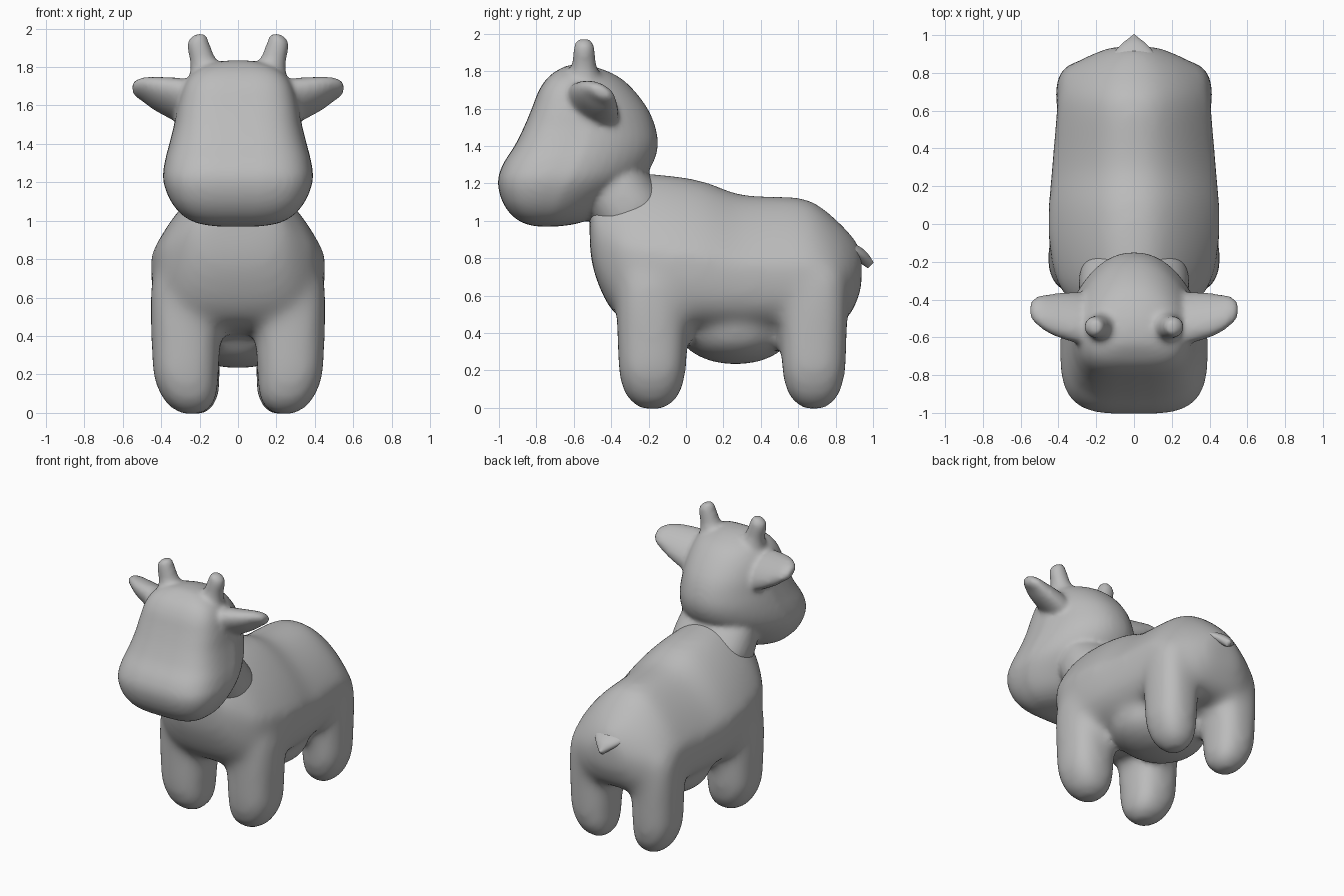
import bpy, bmesh, math
from mathutils import Vector

cube = bpy.data.objects.get("Cube")
if cube:
    bpy.data.objects.remove(cube, do_unlink=True)

GREY = (0.5, 0.5, 0.5, 1)
mat = bpy.data.materials.new("plain grey")
mat.use_nodes = True
mat.diffuse_color = GREY
mat.node_tree.nodes["Principled BSDF"].inputs["Base Color"].default_value = GREY
SIDES = 40


def power(value, n):
    return math.copysign(abs(value) ** (2 / n), value)


def ring(centre, u, v, n_low=2, n_high=2, taper=0):
    """Rounded outline around centre; the +v half narrows by taper."""
    points = []
    for i in range(SIDES):
        a = 2 * math.pi * i / SIDES
        n = n_high if math.sin(a) > 0 else n_low
        c, s = power(math.cos(a), n), power(math.sin(a), n)
        points.append(Vector(centre) + Vector(u) * c * (1 - taper * max(s, 0)) + Vector(v) * s)
    return points


def dense(rows, steps=5):
    """Smooth in-between rows through the given ones."""
    rows = [Vector(r) for r in rows]
    padded = [rows[0]] + rows + [rows[-1]]
    out = []
    for a, b, c, d in zip(padded, padded[1:], padded[2:], padded[3:]):
        for k in range(steps):
            t = k / steps
            out.append(b + (c - a) * (t / 2) + (a * 2 - b * 5 + c * 4 - d) * (t * t / 2)
                       + (b * 3 - a - c * 3 + d) * (t ** 3 / 2))
    return out + [rows[-1]]


def loft(bm, rings):
    rows = [[bm.verts.new(p) for p in r] for r in rings]
    for a, b in zip(rows, rows[1:]):
        for i in range(SIDES):
            j = (i + 1) % SIDES
            bm.faces.new((a[i], a[j], b[j], b[i]))
    bm.faces.new(rows[0][::-1])
    bm.faces.new(rows[-1])


def finish(name, bm, voxel=0, smooth=0):
    bmesh.ops.recalc_face_normals(bm, faces=bm.faces)
    for f in bm.faces:
        f.smooth = True
    mesh = bpy.data.meshes.new(name)
    bm.to_mesh(mesh)
    bm.free()
    mesh.materials.append(mat)
    ob = bpy.data.objects.new(name, mesh)
    bpy.context.collection.objects.link(ob)
    if voxel:
        m = ob.modifiers.new("blend", 'REMESH')
        m.mode = 'VOXEL'
        m.voxel_size = voxel
        m.use_smooth_shade = True
        m = ob.modifiers.new("soften", 'SMOOTH')
        m.factor = 0.5
        m.iterations = smooth


# Torso: y, bottom, top, half width
torso = [(-.515, .86, 1.12, .14), (-.49, .72, 1.2, .24), (-.41, .54, 1.24, .335),
         (-.3, .45, 1.255, .41), (-.1, .41, 1.245, .45), (.1, .405, 1.21, .452),
         (.3, .405, 1.14, .435), (.6, .42, 1.125, .41), (.7, .43, 1.09, .397),
         (.8, .44, 1.01, .36), (.88, .5, .93, .265), (.94, .64, .85, .12)]
bm = bmesh.new()
loft(bm, [ring((0, y, (lo + hi) / 2), (w, 0, 0), (0, 0, (hi - lo) / 2), 3.3, 2.5, .45)
          for y, lo, hi, w in dense(torso)])

# Legs, blended into the torso: height, scale of the rounded foot
foot = [(-.012, .25), (.01, .5), (.05, .73), (.11, .89), (.2, .99), (.35, 1.03), (.55, 1.06),
        (.7, 1), (.8, .7)]
for side in (-1, 1):
    for x, y, rx, ry in ((.272, -.18, .173, .182), (.25, .683, .156, .172)):
        loft(bm, [ring((side * (x - .15 * max(0, .2 - z)), y, z), (rx * k, 0, 0), (0, ry * k, 0), 2.5, 2.5)
                  for z, k in dense(foot)])

# Wide sagging udder, blended into the belly
udder = bmesh.ops.create_uvsphere(bm, u_segments=32, v_segments=16, radius=1)["verts"]
bmesh.ops.scale(bm, vec=(.33, .31, .185), verts=udder)
bmesh.ops.translate(bm, vec=(0, .265, .415), verts=udder)
finish("body", bm, .025, 28)

# Head: height, front, back, half width
skull = [(.97, -.8, -.68, .11), (.988, -.87, -.57, .215), (1.033, -.935, -.47, .295),
         (1.11, -.985, -.37, .355), (1.21, -1.006, -.25, .39), (1.3, -.98, -.18, .383),
         (1.4, -.917, -.15, .358), (1.5, -.867, -.163, .333), (1.6, -.825, -.205, .315),
         (1.7, -.785, -.28, .285), (1.77, -.735, -.36, .235), (1.815, -.67, -.46, .15),
         (1.834, -.62, -.54, .06)]
bm = bmesh.new()
loft(bm, [ring((0, (f + b) / 2, z), (w, 0, 0), (0, (b - f) / 2, 0), 3.5, 2.2, .2)
          for z, f, b, w in dense(skull)])

# Slanting neck, blended into the head and running into the chest
neck = [(-.2, .26, .18), (0, .29, .2), (.14, .28, .2), (.25, .2, .15)]
loft(bm, [ring((0, -.35 + .58 * t, 1.12 - .81 * t), (w, 0, 0), (0, .81 * h, .58 * h), 2.4, 2.4)
          for t, w, h in dense(neck)])

# Ears: centre, depth radius, height radius
ear = [(.2, -.495, 1.6, .11, .1), (.28, -.497, 1.618, .132, .117), (.36, -.488, 1.64, .124, .102),
       (.44, -.477, 1.664, .106, .082), (.5, -.462, 1.684, .083, .058), (.54, -.455, 1.69, .053, .038),
       (.553, -.452, 1.694, .02, .015)]

# Horns: sideways, height, radius
horn = [(.155, 1.7, .11), (.162, 1.77, .09), (.182, 1.83, .067), (.2, 1.89, .06),
        (.21, 1.93, .055), (.209, 1.955, .046), (.205, 1.972, .028)]
for side in (-1, 1):
    loft(bm, [ring((side * x, y, z), (0, ry, -.25 * ry), (0, -.25 * rz, rz))
              for x, y, z, ry, rz in dense(ear)])
    loft(bm, [ring((side * x, -.545, z), (r, 0, -side * .2 * r), (0, r, 0)) for x, z, r in dense(horn)])
finish("head", bm, .016, 10)

# Short flat pointed tail
tail = [(.82, .86, .13, .04), (.88, .84, .12, .045), (.94, .808, .075, .036), (.988, .762, .012, .022)]
bm = bmesh.new()
loft(bm, [ring((0, y, z), (w, 0, 0), (0, t * .7, t * .7)) for y, z, w, t in dense(tail)])
finish("tail", bm)
